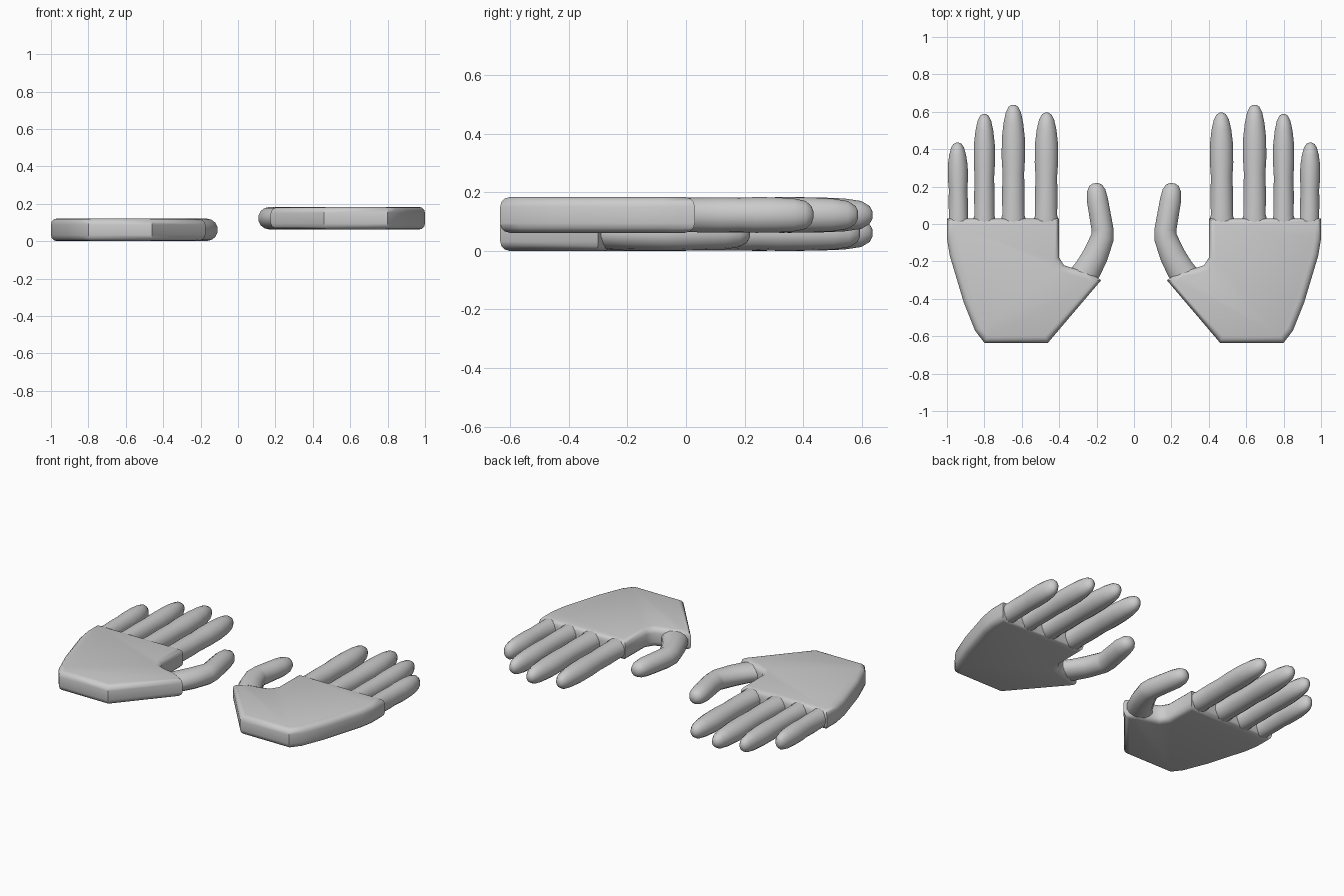
import bpy
import bmesh
from math import cos, sin, pi
from mathutils import Vector

default = bpy.data.objects.get("Cube")
if default:
    bpy.data.objects.remove(default, do_unlink=True)

grey = bpy.data.materials.new("plain_grey")
grey.use_nodes = True
grey.diffuse_color = (0.6, 0.6, 0.6, 1)
grey.node_tree.nodes["Principled BSDF"].inputs["Base Color"].default_value = (0.6, 0.6, 0.6, 1)

SIDES = 14
HALF = 0.061    # half thickness of a hand


def finish(name, bm, angle):
    """Turn a bmesh into a smooth-shaded grey object."""
    bmesh.ops.recalc_face_normals(bm, faces=bm.faces[:])
    mesh = bpy.data.meshes.new(name)
    bm.to_mesh(mesh)
    bm.free()
    mesh.materials.append(grey)
    obj = bpy.data.objects.new(name, mesh)
    bpy.context.collection.objects.link(obj)
    bpy.ops.object.select_all(action="DESELECT")
    obj.select_set(True)
    bpy.context.view_layer.objects.active = obj
    bpy.ops.object.shade_smooth_by_angle(angle=angle)
    return obj


def digit(name, rings, sign, z):
    """Loft rounded rings (x, y, half width, half height) along a flat path."""
    bm = bmesh.new()
    centres = [Vector((r[0], r[1], 0)) for r in rings]
    loops = []
    for i, (x, y, w, h) in enumerate(rings):
        along = (centres[min(i + 1, len(rings) - 1)] - centres[max(i - 1, 0)]).normalized()
        across = Vector((along.y, -along.x, 0))
        loop = []
        for k in range(SIDES):
            a = 2 * pi * k / SIDES + pi / 2
            p = centres[i] + across * (w * cos(a))
            loop.append(bm.verts.new((sign * p.x, p.y, z + h * sin(a))))
        loops.append(loop)
    for a, b in zip(loops, loops[1:]):
        for k in range(SIDES):
            n = (k + 1) % SIDES
            bm.faces.new((a[k], a[n], b[n], b[k]))
    bm.faces.new(loops[0])
    bm.faces.new(loops[-1])
    return finish(name, bm, 1.0)


# Palm outline, with the base of the thumb at low x
PALM = [(0.46, -0.635), (0.80, -0.635), (0.85, -0.57), (0.91, -0.42), (0.985, -0.17),
        (1.0, -0.08), (1.0, 0.03), (0.402, 0.03), (0.40, -0.18), (0.375, -0.22),
        (0.33, -0.235), (0.25, -0.25), (0.175, -0.30)]

# Finger: base x, tip x, half width, tip y
FINGERS = {"index": (0.470, 0.467, 0.064, 0.595), "middle": (0.645, 0.645, 0.064, 0.637),
           "ring": (0.800, 0.800, 0.058, 0.588), "little": (0.938, 0.944, 0.055, 0.435)}

# Finger shape: share of the length, width factor, height factor
SHAPE = [(-0.1, 0.9, 0.88), (0.03, 1.09, 0.96), (0.08, 0.94, 0.97), (0.26, 0.97, 0.98),
         (0.42, 0.92, 0.96), (0.55, 1.0, 1.0), (0.72, 0.99, 0.98), (0.85, 0.84, 0.92),
         (0.94, 0.64, 0.78), (0.985, 0.4, 0.5), (1.0, 0.15, 0.2)]

# Thumb rings
THUMB = [(0.31, -0.33, 0.08, 0.052), (0.245, -0.24, 0.075, 0.058), (0.205, -0.165, 0.07, 0.06),
         (0.168, -0.07, 0.063, 0.06), (0.168, -0.03, 0.06, 0.06), (0.182, 0.05, 0.059, 0.058),
         (0.196, 0.13, 0.058, 0.056), (0.202, 0.18, 0.05, 0.048), (0.205, 0.207, 0.035, 0.035),
         (0.206, 0.218, 0.014, 0.015)]


def hand(side, sign, z):
    # Palm slab with rounded rim
    bm = bmesh.new()
    base = bm.faces.new([bm.verts.new((sign * x, y, z - HALF)) for x, y in PALM])
    top = bmesh.ops.extrude_face_region(bm, geom=[base])["geom"]
    verts = [v for v in top if isinstance(v, bmesh.types.BMVert)]
    bmesh.ops.translate(bm, verts=verts, vec=(0, 0, 2 * HALF))
    rim = [e for e in bm.edges if abs(e.verts[0].co.z - e.verts[1].co.z) < 0.001]
    bmesh.ops.bevel(bm, geom=rim, offset=0.033, offset_type="OFFSET", segments=3,
                    profile=0.5, affect="EDGES", clamp_overlap=True)
    finish(side + "_palm", bm, 0.8)

    # Four fingers
    for name, (x0, x1, w, tip) in FINGERS.items():
        rings = [(x0 + (x1 - x0) * t, tip * t, w * fw, HALF * fh) for t, fw, fh in SHAPE]
        digit(side + "_" + name + "_finger", rings, sign, z)

    # Thumb
    digit(side + "_thumb", THUMB, sign, z)


hand("right", -1, HALF)
hand("left", 1, HALF + 0.062)
